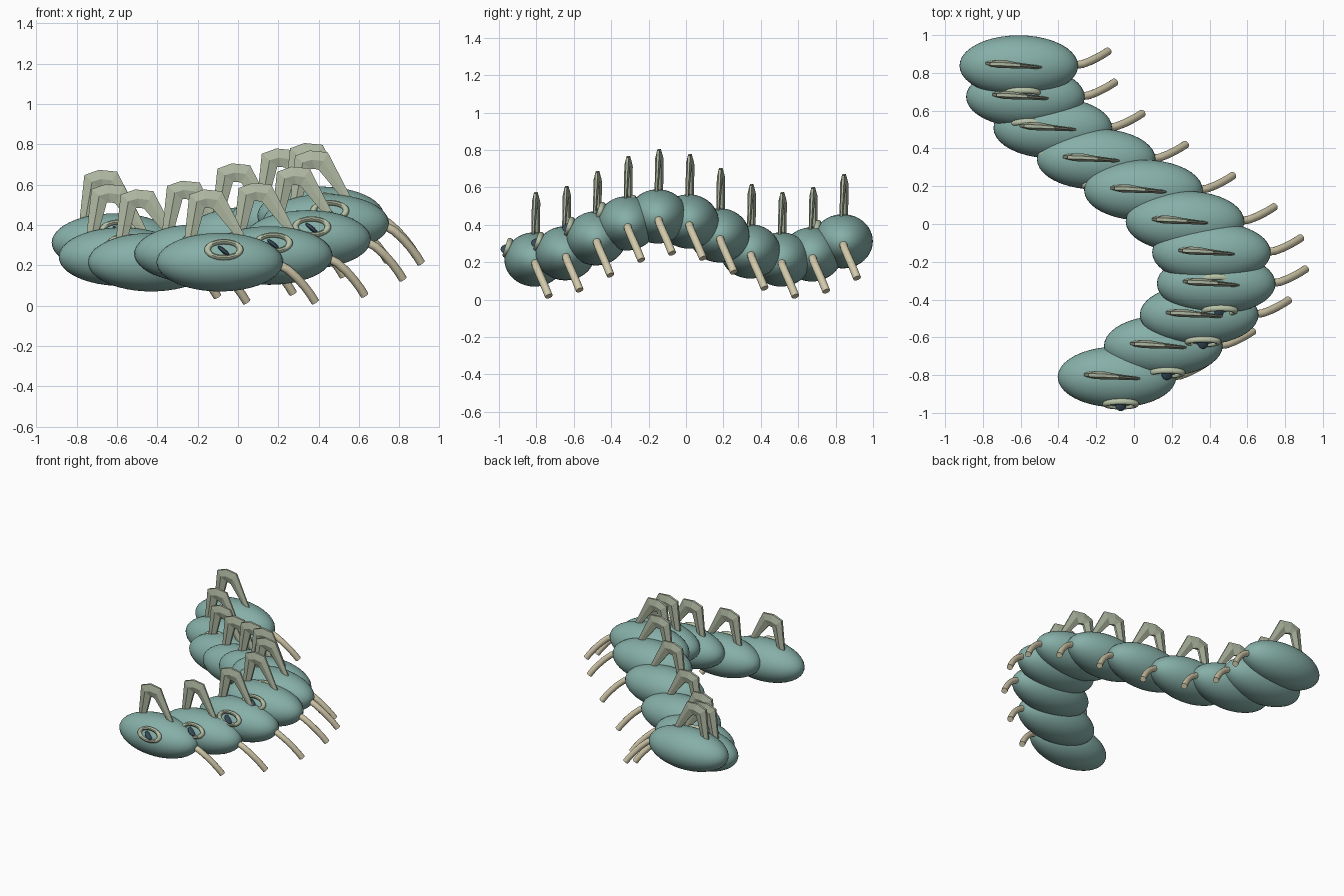
import bpy, bmesh, math
from mathutils import Vector, Matrix

if "Cube" in bpy.data.objects:
    bpy.data.objects.remove(bpy.data.objects["Cube"])


def material(name, rgb):
    m = bpy.data.materials.new(name)
    m.diffuse_color = (*rgb, 1)
    m.use_nodes = True
    m.node_tree.nodes["Principled BSDF"].inputs["Base Color"].default_value = m.diffuse_color
    return m


TEAL = material("teal skin", (0.24, 0.43, 0.39))
SAGE = material("sage shell", (0.43, 0.48, 0.36))
BEIGE = material("beige limb", (0.65, 0.59, 0.41))
CREAM = material("pale ring", (0.47, 0.53, 0.38))
DARK = material("dark pupil", (0.04, 0.075, 0.11))


def finish(name, bm, mat, smooth=True):
    bmesh.ops.recalc_face_normals(bm, faces=bm.faces)
    mesh = bpy.data.meshes.new(name)
    bm.to_mesh(mesh)
    bm.free()
    mesh.materials.append(mat)
    for p in mesh.polygons:
        p.use_smooth = smooth
    return mesh


def ellipsoid(name, radii, mat, place=Matrix()):
    bm = bmesh.new()
    bmesh.ops.create_uvsphere(bm, u_segments=40, v_segments=24, radius=1)
    bm.transform(place @ Matrix.Diagonal((*radii, 1)))
    return finish(name, bm, mat)


def loft(name, rings, mat, closed=False):
    """Skin a row of equal-sized point rings."""
    bm = bmesh.new()
    rows = [[bm.verts.new(p) for p in r] for r in rings]
    n = len(rows[0])
    pairs = list(zip(rows, rows[1:])) + ([(rows[-1], rows[0])] if closed else [])
    for a, b in pairs:
        for i in range(n):
            j = (i + 1) % n
            bm.faces.new((a[i], a[j], b[j], b[i]))
    if not closed:
        bm.faces.new(rows[0])
        bm.faces.new(rows[-1])
    return finish(name, bm, mat, smooth=False)


# Body
body = ellipsoid("body", (0.314, 0.161, 0.145), TEAL)

# Side limb: round tube along a drooping path
path = [Vector(p) for p in ((0.24, 0.0, 0.0), (0.29, 0.002, -0.012), (0.335, 0.008, -0.035),
                            (0.38, 0.025, -0.075), (0.42, 0.045, -0.12),
                            (0.45, 0.062, -0.16), (0.473, 0.077, -0.197))]
rings = []
for i, p in enumerate(path):
    t = (path[min(i + 1, len(path) - 1)] - path[max(i - 1, 0)]).normalized()
    u = t.cross(Vector((0, 1, 0))).normalized()
    v = t.cross(u)
    rings.append([p + 0.021 * (u * math.cos(a) + v * math.sin(a))
                  for a in (k * math.tau / 14 for k in range(14))])
limb = loft("limb", rings, BEIGE)

# Back arch: faceted strut rising, bending over and tapering down
# (outer x, outer z, inner x, inner z, centre y, half thickness)
arch_sections = [(-0.178, 0.09, -0.125, 0.09, 0.012, 0.016),
                 (-0.152, 0.335, -0.075, 0.27, 0.01, 0.021),
                 (-0.08, 0.361, -0.055, 0.27, 0.008, 0.021),
                 (0.01, 0.352, -0.035, 0.265, 0.002, 0.016),
                 (0.145, 0.09, 0.11, 0.09, -0.01, 0.008)]
rings = []
for ox, oz, ix, iz, y, h in arch_sections:
    mx, mz = (ox + ix) / 2, (oz + iz) / 2
    rings.append([(ox, y - h * 0.4, oz), (mx, y - h, mz), (ix, y - h * 0.4, iz),
                  (ix, y + h * 0.4, iz), (mx, y + h, mz), (ox, y + h * 0.4, oz)])
arch = loft("arch", rings, SAGE)

# Eye: oval ring and a slanted pupil on the front of the body
eye_place = Matrix.Translation((0.02, -0.143, 0.062)) @ Matrix.Rotation(math.radians(-18), 4, 'X')
rings = []
for k in range(36):
    a = k * math.tau / 36
    c, s = math.cos(a), math.sin(a)
    rings.append([eye_place @ Vector(((0.081 + 0.016 * math.cos(b)) * c, 0.016 * math.sin(b),
                                      (0.042 + 0.013 * math.cos(b)) * s))
                  for b in (m * math.tau / 10 for m in range(10))])
eye_ring = loft("eye_ring", rings, CREAM, closed=True)
pupil = ellipsoid("pupil", (0.038, 0.036, 0.011), DARK,
                  Matrix.Translation((0.02, -0.145, 0.055)) @ Matrix.Rotation(math.radians(40), 4, 'Y'))

# Segments in an S-shaped row, front to back: (x, z)
row = [(-0.09, 0.215), (0.155, 0.248), (0.345, 0.328), (0.435, 0.408), (0.41, 0.445),
       (0.27, 0.418), (0.05, 0.344), (-0.20, 0.258), (-0.43, 0.215), (-0.575, 0.242),
       (-0.61, 0.312)]
for i, (x, z) in enumerate(row):
    for mesh in (body, limb, arch, eye_ring, pupil):
        ob = bpy.data.objects.new(f"{mesh.name}_{i + 1}", mesh)
        ob.location = (x, -0.81 + 0.1648 * i, z)
        bpy.context.collection.objects.link(ob)
        if mesh in (limb, eye_ring):
            bpy.context.view_layer.objects.active = ob
            bpy.ops.object.select_all(action='DESELECT')
            ob.select_set(True)
            bpy.ops.object.shade_smooth_by_angle(angle=math.radians(40))
